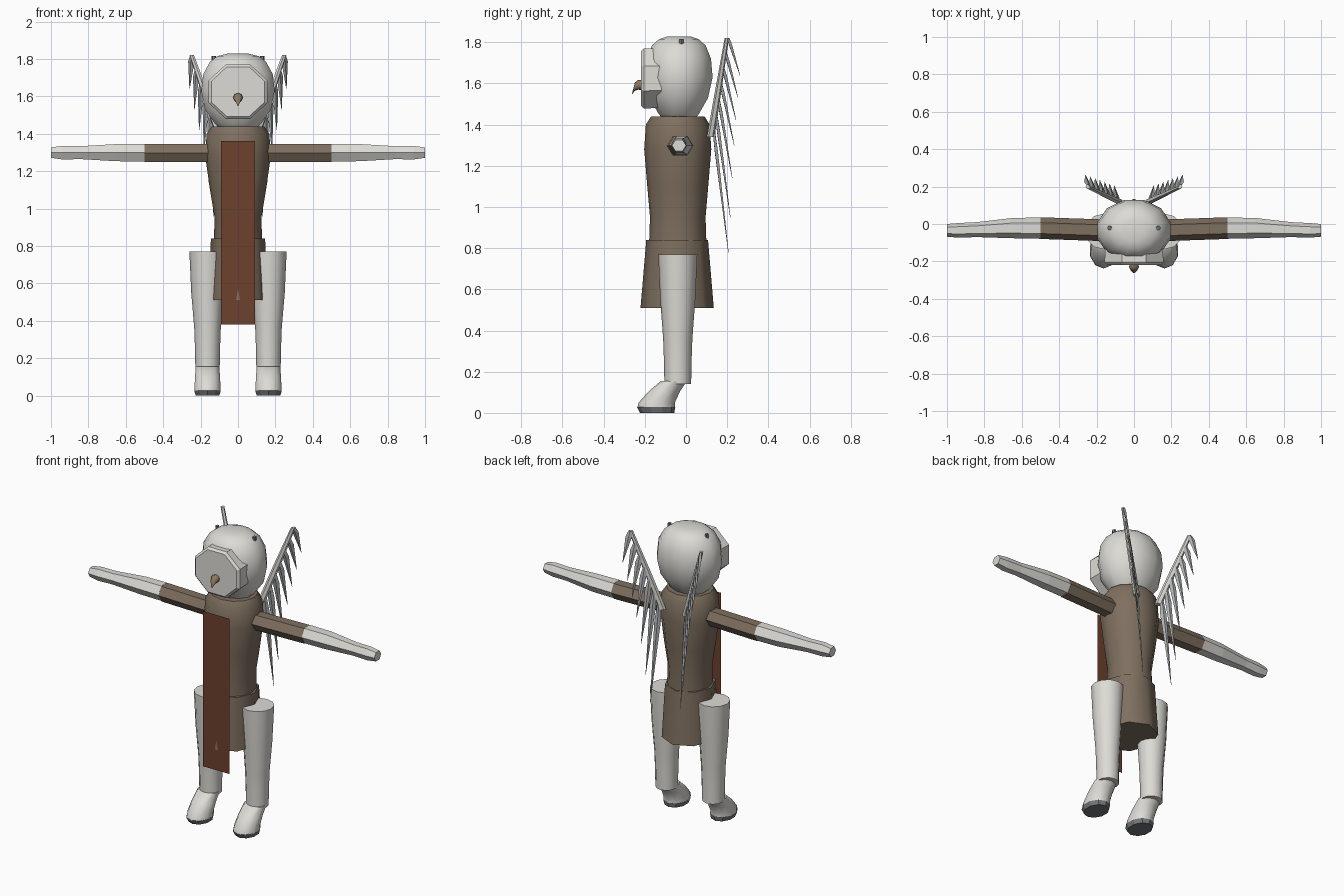
import bpy, bmesh, math
from mathutils import Vector

cube = bpy.data.objects.get("Cube")
if cube:
    bpy.data.objects.remove(cube, do_unlink=True)


def material(name, r, g, b):
    m = bpy.data.materials.new(name)
    m.use_nodes = True
    m.diffuse_color = (r, g, b, 1)
    bsdf = m.node_tree.nodes["Principled BSDF"]
    bsdf.inputs["Base Color"].default_value = (r, g, b, 1)
    bsdf.inputs["Roughness"].default_value = 0.8
    return m


WHITE = material("off_white", 0.72, 0.71, 0.67)
BROWN = material("cloth_brown", 0.21, 0.16, 0.115)
RUST = material("rust_brown", 0.15, 0.052, 0.026)
HORN = material("beak_tan", 0.27, 0.19, 0.12)
STEEL = material("feather_grey", 0.42, 0.43, 0.44)
DARK = material("sole_grey", 0.17, 0.18, 0.19)

X, Y, Z = Vector((1, 0, 0)), Vector((0, 1, 0)), Vector((0, 0, 1))


def loft(name, rings, u, v, sides, mat, offset=0.0, smooth=None):
    """Skin rings of (centre, radius along u, radius along v), capped at both ends."""
    bm = bmesh.new()
    loops = []
    for centre, a, b in rings:
        loop = []
        for i in range(sides):
            t = math.tau * (i + offset) / sides
            loop.append(bm.verts.new(Vector(centre) + u * a * math.cos(t) + v * b * math.sin(t)))
        loops.append(loop)
    for low, high in zip(loops, loops[1:]):
        for i in range(sides):
            j = (i + 1) % sides
            bm.faces.new((low[i], low[j], high[j], high[i]))
    bm.faces.new(loops[0])
    bm.faces.new(loops[-1])
    bmesh.ops.recalc_face_normals(bm, faces=bm.faces)
    mesh = bpy.data.meshes.new(name)
    bm.to_mesh(mesh)
    bm.free()
    mesh.materials.append(mat)
    ob = bpy.data.objects.new(name, mesh)
    bpy.context.collection.objects.link(ob)
    if smooth:
        bpy.ops.object.select_all(action="DESELECT")
        ob.select_set(True)
        bpy.context.view_layer.objects.active = ob
        bpy.ops.object.shade_smooth_by_angle(angle=math.radians(smooth))
    return ob


def upright(name, profile, y, sides, mat, offset=0.0):
    """Round part around a vertical axis from (height, x radius, y radius)."""
    return loft(name, [((0, y, z), a, b) for z, a, b in profile], X, Y, sides, mat, offset, 50)


# Torso and skirt
upright("torso", [(0.80, 0.13, 0.14), (0.95, 0.125, 0.135), (1.10, 0.15, 0.148),
                  (1.28, 0.175, 0.163), (1.40, 0.168, 0.155), (1.44, 0.14, 0.13)],
        -0.04, 12, BROWN)
upright("skirt", [(0.51, 0.158, 0.178), (0.84, 0.145, 0.15)], -0.043, 8, BROWN)

# Tabard: a single hanging sheet
mesh = bpy.data.meshes.new("tabard")
mesh.from_pydata([(x, -0.216, z) for x, z in
                  ((-0.092, 0.38), (0.092, 0.38), (0.092, 1.36), (-0.092, 1.36))],
                 [], [(0, 1, 2, 3)])
mesh.materials.append(RUST)
bpy.context.collection.objects.link(bpy.data.objects.new("tabard", mesh))

# Head
upright("head", [(1.42, 0.09, 0.07), (1.45, 0.125, 0.10), (1.53, 0.183, 0.147),
                 (1.63, 0.203, 0.17), (1.72, 0.192, 0.162), (1.785, 0.155, 0.135),
                 (1.815, 0.115, 0.10), (1.828, 0.06, 0.06)], -0.035, 12, WHITE, 0.5)

# Octagonal face plate with a bevelled rim
k = 1 / math.cos(math.pi / 8)
loft("face_plate", [((0, y, 1.625), r * k, r * k * 0.93) for y, r in
                    ((-0.12, 0.155), (-0.205, 0.157), (-0.218, 0.143))],
     X, Z, 8, WHITE, 0.5)

# Beak
loft("beak", [((0, -0.21, 1.592), 0.024, 0.024), ((0, -0.232, 1.594), 0.026, 0.024),
              ((0, -0.248, 1.585), 0.018, 0.020), ((0, -0.262, 1.550), 0.003, 0.003)],
     X, Z, 8, HORN, 0, 50)

for s, side in ((1, "left"), (-1, "right")):
    # Small studs on the crown
    loft(side + "_crown_stud", [((s * 0.128, -0.022, 1.78), 0.014, 0.014),
                                ((s * 0.130, -0.022, 1.816), 0.012, 0.012)], X, Y, 6, DARK)

    # Arms: hexagonal sleeve, then bare forearm and hand
    loft(side + "_sleeve", [((s * 0.12, -0.035, 1.297), 0.058, 0.055),
                            ((s * 0.50, -0.022, 1.297), 0.058, 0.055)], Y, Z, 6, BROWN)
    loft(side + "_forearm", [((s * x, y, 1.299), a, b) for x, y, a, b in
                             ((0.50, -0.022, 0.057, 0.054), (0.65, -0.022, 0.054, 0.053),
                              (0.84, -0.03, 0.040, 0.040), (0.94, -0.034, 0.039, 0.042),
                              (1.0, -0.034, 0.034, 0.032))], Y, Z, 6, WHITE)

    # Legs
    loft(side + "_leg", [((s * x, -0.04, z), r, r) for x, z, r in
                         ((0.163, 0.14, 0.065), (0.163, 0.25, 0.067), (0.163, 0.36, 0.071),
                          (0.165, 0.55, 0.085), (0.165, 0.77, 0.095))],
         X, Y, 12, WHITE, 0, 50)

    # Shoes: slanted body over a dark sole
    loft(side + "_shoe", [((s * 0.163, y, z), a, b) for y, z, a, b in
                          ((-0.145, 0.025, 0.074, 0.092), (-0.142, 0.05, 0.073, 0.088),
                           (-0.105, 0.105, 0.070, 0.076), (-0.058, 0.155, 0.066, 0.064))],
         X, Y, 10, WHITE, 0.5, 50)
    loft(side + "_sole", [((s * 0.163, -0.14, 0), 0.066, 0.083),
                          ((s * 0.163, -0.145, 0.028), 0.075, 0.093)], X, Y, 10, DARK, 0.5)

    # Wing: a slanted spar carrying a row of hanging feathers
    root, tip = Vector((s * 0.08, 0.12, 1.34)), Vector((s * 0.247, 0.198, 1.82))
    out = Vector((s * 0.9, 0.42, 0)).normalized()
    across = Vector((-out.y, out.x, 0))
    loft(side + "_wing_spar", [(root, 0.022, 0.018), (root.lerp(tip, 0.5), 0.02, 0.014),
                               (tip, 0.013, 0.01)], out, across, 6, WHITE)
    for i, drop in enumerate((1.64, 1.53, 1.42, 1.30, 1.14, 0.95, 0.78)):
        f = i / 6
        top = tip.lerp(root, f * 0.92) + Vector((0, 0.008, 0))
        end = Vector((top.x + s * 0.012, 0.262 - 0.056 * f, drop))
        loft(f"{side}_feather_{i + 1}",
             [(top, 0.009, 0.006), (top.lerp(end, 0.18), 0.019, 0.008), (end, 0.001, 0.001)],
             out, across, 4, STEEL)
